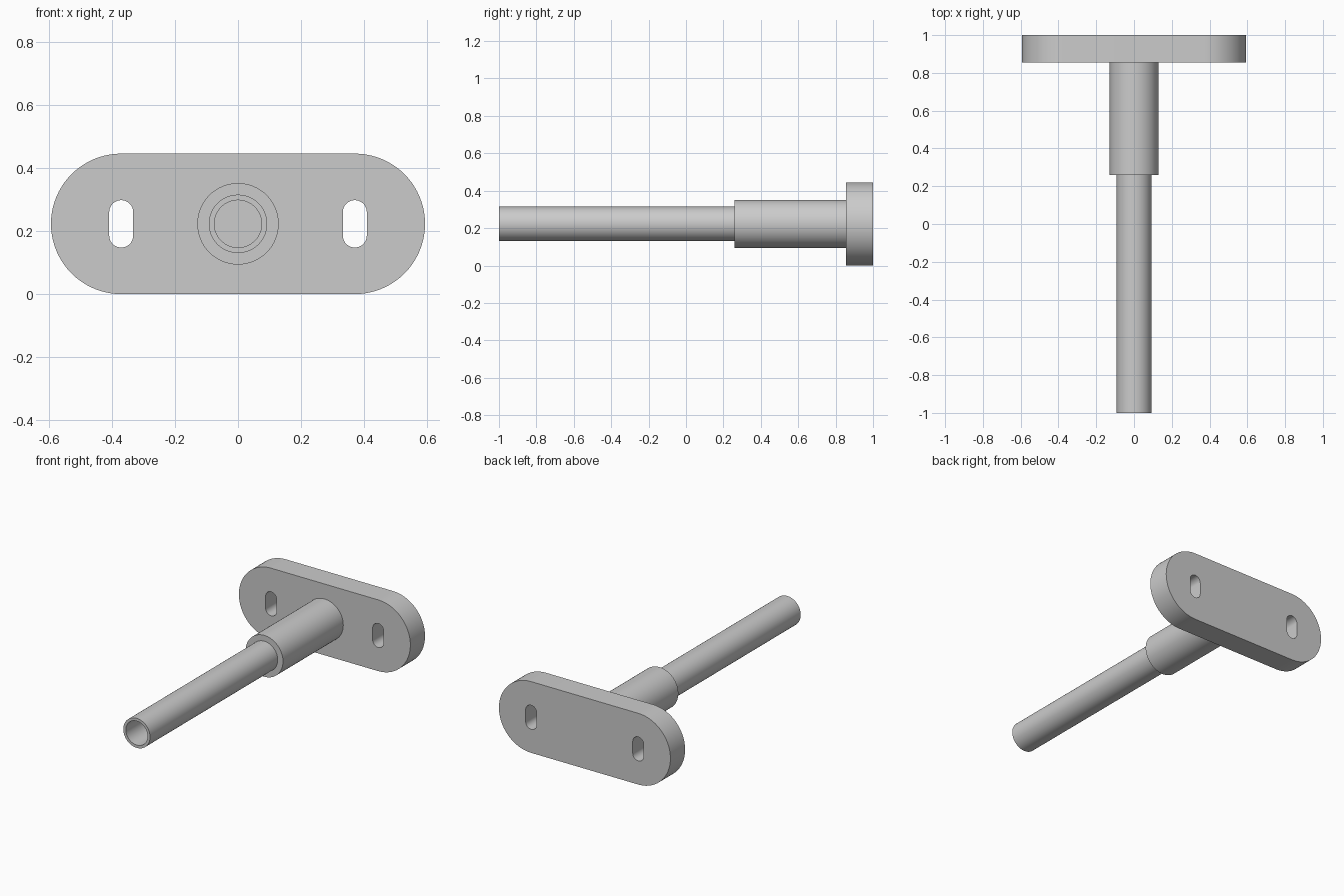
import bpy
import bmesh
from math import sin, cos, pi, radians
from mathutils import Vector, Matrix

default_cube = bpy.data.objects.get("Cube")
if default_cube:
    bpy.data.objects.remove(default_cube, do_unlink=True)

AXIS_Z = 0.2225              # height of the tube axis
PLATE_FRONT, PLATE_BACK = 0.855, 1.0

grey = bpy.data.materials.new("satin grey")
grey.use_nodes = True
grey.diffuse_color = (0.6, 0.6, 0.6, 1)
grey.node_tree.nodes["Principled BSDF"].inputs["Base Color"].default_value = (0.6, 0.6, 0.6, 1)


def finish(name, bm):
    """Turn a bmesh into a smooth-shaded object with sharp rims."""
    bmesh.ops.recalc_face_normals(bm, faces=bm.faces[:])
    mesh = bpy.data.meshes.new(name)
    bm.to_mesh(mesh)
    bm.free()
    mesh.materials.append(grey)
    obj = bpy.data.objects.new(name, mesh)
    bpy.context.collection.objects.link(obj)
    bpy.ops.object.select_all(action='DESELECT')
    obj.select_set(True)
    bpy.context.view_layer.objects.active = obj
    bpy.ops.object.shade_smooth_by_angle(angle=radians(30))
    return obj


def add_loop(bm, points):
    verts = [bm.verts.new(p) for p in points]
    return [bm.edges.new((a, b)) for a, b in zip(verts, verts[1:] + verts[:1])]


def stadium(cx, reach, radius, upright, steps):
    """Outline of a rounded slot in the plate's front plane."""
    points = []
    for i in range(2 * (steps + 1)):
        end = 0 if i <= steps else 1
        a = pi * (i - end) / steps - pi / 2
        u = radius * cos(a) + (reach if end == 0 else -reach)
        v = radius * sin(a)
        x, z = (-v, u) if upright else (u, v)
        points.append(Vector((cx + x, PLATE_FRONT, AXIS_Z + z)))
    return points


def lathe(name, profile, steps=64):
    """Revolve a closed (radius, y) profile about the tube axis."""
    bm = bmesh.new()
    edges = add_loop(bm, [(r, y, AXIS_Z) for r, y in profile])
    bmesh.ops.spin(bm, geom=bm.verts[:] + edges, cent=(0, 0, AXIS_Z),
                   axis=(0, 1, 0), angle=2 * pi, steps=steps)
    bmesh.ops.remove_doubles(bm, verts=bm.verts[:], dist=0.0005)
    # drop anything collapsed onto the axis
    loose = [e for e in bm.edges if not e.link_faces]
    bmesh.ops.delete(bm, geom=loose, context='EDGES')
    return finish(name, bm)


# Mounting plate with rounded ends and two upright slots
bm = bmesh.new()
outline = add_loop(bm, stadium(0, 0.37, AXIS_Z, False, 40))
for side in (-1, 1):
    outline += add_loop(bm, stadium(side * 0.37, 0.037, 0.038, True, 20))
bmesh.ops.triangle_fill(bm, edges=outline, use_beauty=True)
grown = bmesh.ops.extrude_face_region(bm, geom=bm.faces[:], use_keep_orig=True)
bmesh.ops.translate(bm, vec=(0, PLATE_BACK - PLATE_FRONT, 0),
                    verts=[g for g in grown["geom"] if isinstance(g, bmesh.types.BMVert)])
finish("mounting_plate", bm)

# Thick collar standing on the plate
lathe("collar", [(0.09, 0.26), (0.129, 0.26), (0.129, 0.86), (0.09, 0.86)])

# Long hollow tube, bored down to the plate
lathe("tube", [(0, 0.85), (0.075, 0.85), (0.075, -1), (0.0925, -1),
               (0.0925, 0.86), (0, 0.86)])
